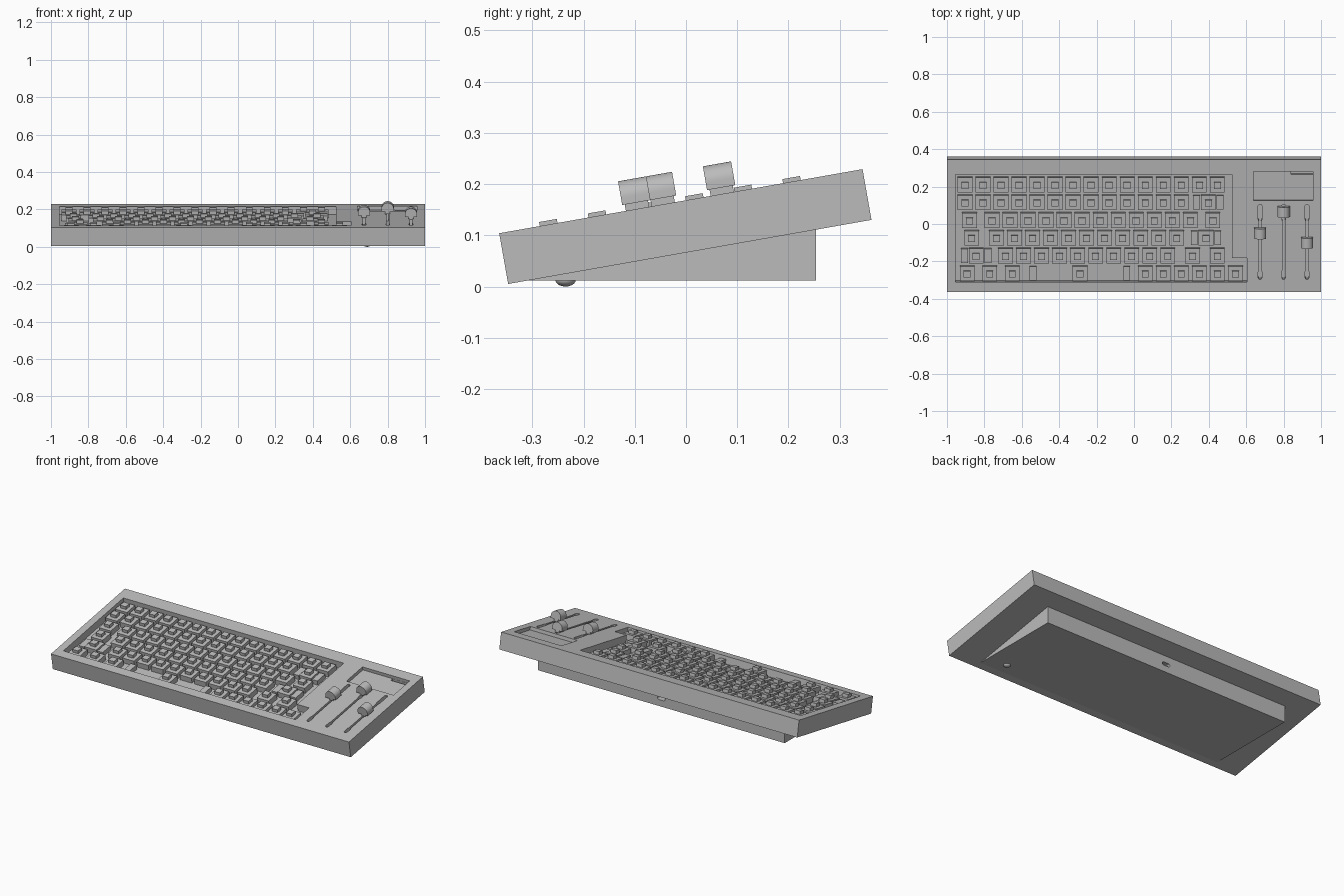
import bpy, bmesh, math
from mathutils import Matrix

cube = bpy.data.objects.get("Cube")
if cube:
    bpy.data.objects.remove(cube, do_unlink=True)

GREY = (0.5, 0.5, 0.5, 1)
mat = bpy.data.materials.new("neutral grey")
mat.use_nodes = True
mat.diffuse_color = GREY
mat.node_tree.nodes["Principled BSDF"].inputs["Base Color"].default_value = GREY

# Tilted frame: origin in the middle of the case's top surface
TILT = Matrix.Translation((0, -0.01, 0.1665)) @ Matrix.Rotation(math.radians(10), 4, 'X')
FLAT = Matrix.Identity(4)
UNIT = 0.0964        # key spacing
FLOOR = -0.044       # depth of the key well


def add_object(name, mesh, matrix):
    obj = bpy.data.objects.new(name, mesh)
    bpy.context.collection.objects.link(obj)
    obj.matrix_world = matrix
    return obj


def finish(bm, name, matrix):
    bmesh.ops.recalc_face_normals(bm, faces=bm.faces)
    mesh = bpy.data.meshes.new(name)
    bm.to_mesh(mesh)
    bm.free()
    mesh.materials.append(mat)
    return add_object(name, mesh, matrix)


def extrude_profile(bm, pts, lo, hi, axes):
    """Prism from a 2D outline; axes maps (u, v, depth) to x, y, z."""
    place = lambda p, d: [(p[0], p[1], d)[i] for i in axes]
    a = [bm.verts.new(place(p, lo)) for p in pts]
    b = [bm.verts.new(place(p, hi)) for p in pts]
    bm.faces.new(a)
    bm.faces.new(b)
    for i in range(len(pts)):
        j = (i + 1) % len(pts)
        bm.faces.new((a[i], a[j], b[j], b[i]))


UP, ALONG_X, ALONG_Y = (0, 1, 2), (2, 0, 1), (0, 2, 1)


def prism(name, pts, lo, hi, axes=UP, matrix=TILT):
    bm = bmesh.new()
    extrude_profile(bm, pts, lo, hi, axes)
    return finish(bm, name, matrix)


def rect(x0, x1, y0, y1):
    return [(x0, y0), (x1, y0), (x1, y1), (x0, y1)]


def square(cx, cy, w, h):
    return rect(cx - w / 2, cx + w / 2, cy - h / 2, cy + h / 2)


def cut(obj, cutters):
    """Carve the cutters out of obj, then discard them."""
    for c in cutters:
        c.hide_render = True
        m = obj.modifiers.new("cut", 'BOOLEAN')
        m.operation, m.solver, m.object = 'DIFFERENCE', 'EXACT', c
    bpy.context.view_layer.update()
    deps = bpy.context.evaluated_depsgraph_get()
    mesh = bpy.data.meshes.new_from_object(obj.evaluated_get(deps))
    obj.modifiers.clear()
    obj.data = mesh
    for c in cutters:
        bpy.data.objects.remove(c, do_unlink=True)


def smooth(obj):
    bpy.ops.object.select_all(action='DESELECT')
    obj.select_set(True)
    bpy.context.view_layer.objects.active = obj
    bpy.ops.object.shade_smooth_by_angle(angle=math.radians(35))


# Case with key well, display recess and slider slots
case = prism("case", rect(-1, 1, -0.36, 0.36), -0.1005, 0)
well = [(-0.955, -0.305), (0.605, -0.305), (0.605, -0.175),
        (0.525, -0.175), (0.525, 0.279), (-0.955, 0.279)]
cutters = [prism("well_cutter", well, FLOOR, 0.05),
           prism("display_cutter", rect(0.64, 0.957, 0.137, 0.294), -0.02, 0.05),
           prism("card_slot_cutter", rect(0.84, 0.956, 0.276, 0.293), -0.04, 0.05)]
SLIDERS = {"left": (0.925, -0.086), "middle": (0.8, 0.082), "right": (0.674, -0.035)}
for side, (x, v) in SLIDERS.items():
    half = [(0.005, 0.117), (0.01, 0.109), (0.01, 0.035), (0.006, 0.025),
            (0.006, -0.24), (0.01, -0.25), (0.01, -0.282), (0.005, -0.29)]
    outline = [(x + a, b) for a, b in half] + [(x - a, b) for a, b in reversed(half)]
    cutters.append(prism("slot_cutter", outline, -0.04, 0.05))
cut(case, cutters)

# Wedge stand under the case with a cable port at the back
stand = prism("wedge_stand", [(-0.307, 0.012), (0.254, 0.012), (0.254, 0.125), (-0.25, 0.04)],
              -0.84, 0.815, ALONG_X, FLAT)
port = [(-0.012 + sx * 0.016 + 0.01 * math.cos(a), 0.061 + 0.01 * math.sin(a))
        for sx, start in ((1, -90), (-1, 90))
        for a in (math.radians(start + 30 * k) for k in range(7))]
cut(stand, [prism("port_cutter", port, 0.22, 0.3, ALONG_Y, FLAT)])

# Rubber foot
bm = bmesh.new()
bmesh.ops.create_uvsphere(bm, u_segments=24, v_segments=12, radius=0.02)
bmesh.ops.scale(bm, vec=(1, 1, 0.65), verts=bm.verts)
foot = finish(bm, "foot", Matrix.Translation((0.69, -0.235, 0.013)))
smooth(foot)

# Slider knobs: arched cap on a narrower stem
for side, (x, v) in SLIDERS.items():
    arch = [(x - 0.033, 0.0125)] + [
        (x - 0.033 * math.cos(t), 0.027 + 0.0325 * math.sin(t))
        for t in (math.pi * k / 20 for k in range(21))] + [(x + 0.033, 0.0125)]
    knob = prism(side + "_knob", arch, v - 0.028, v + 0.028, ALONG_Y)
    smooth(knob)
    prism(side + "_knob_stem", square(x, v, 0.026, 0.046), -0.001, 0.0135)
    prism(side + "_slider_lever", square(x, v, 0.01, 0.03), -0.04, 0)

# One switch: housing and plunger, shared by every key position
bm = bmesh.new()
extrude_profile(bm, square(0, 0, 0.079, 0.079), FLOOR, -0.011, UP)
extrude_profile(bm, square(0, 0, 0.037, 0.035), -0.012, 0.008, UP)
switch = finish(bm, "switch", TILT)
switch_mesh = switch.data
bpy.data.objects.remove(switch, do_unlink=True)


def run(start, count):
    return [start + i for i in range(count)]


# Key centres in key units, back row first
ROWS = [run(0, 15),
        run(0, 13) + [13.5],
        [0.25] + run(1.5, 12) + [13.75],
        [0.375] + run(1.75, 11) + [13.375],
        [0.625] + run(2.25, 10) + [12.625, 14],
        [0.125, 1.375, 2.625, 6.375] + run(10, 6)]


def key_position(row, col):
    return -0.904 + col * UNIT, 0.22 - row * UNIT


for r, cols in enumerate(ROWS):
    for c in cols:
        x, v = key_position(r, c)
        add_object("switch", switch_mesh, TILT @ Matrix.Translation((x, v, 0)))

# Stabilisers beside the wide keys
for r, c, reach in [(1, 13.5, 0.063), (3, 13.375, 0.063), (4, 0.625, 0.063), (5, 6.375, 0.251)]:
    for s in (-1, 1):
        x, v = key_position(r, c)
        prism("stabiliser", square(x + s * reach, v, 0.036, 0.075), FLOOR, -0.016)
